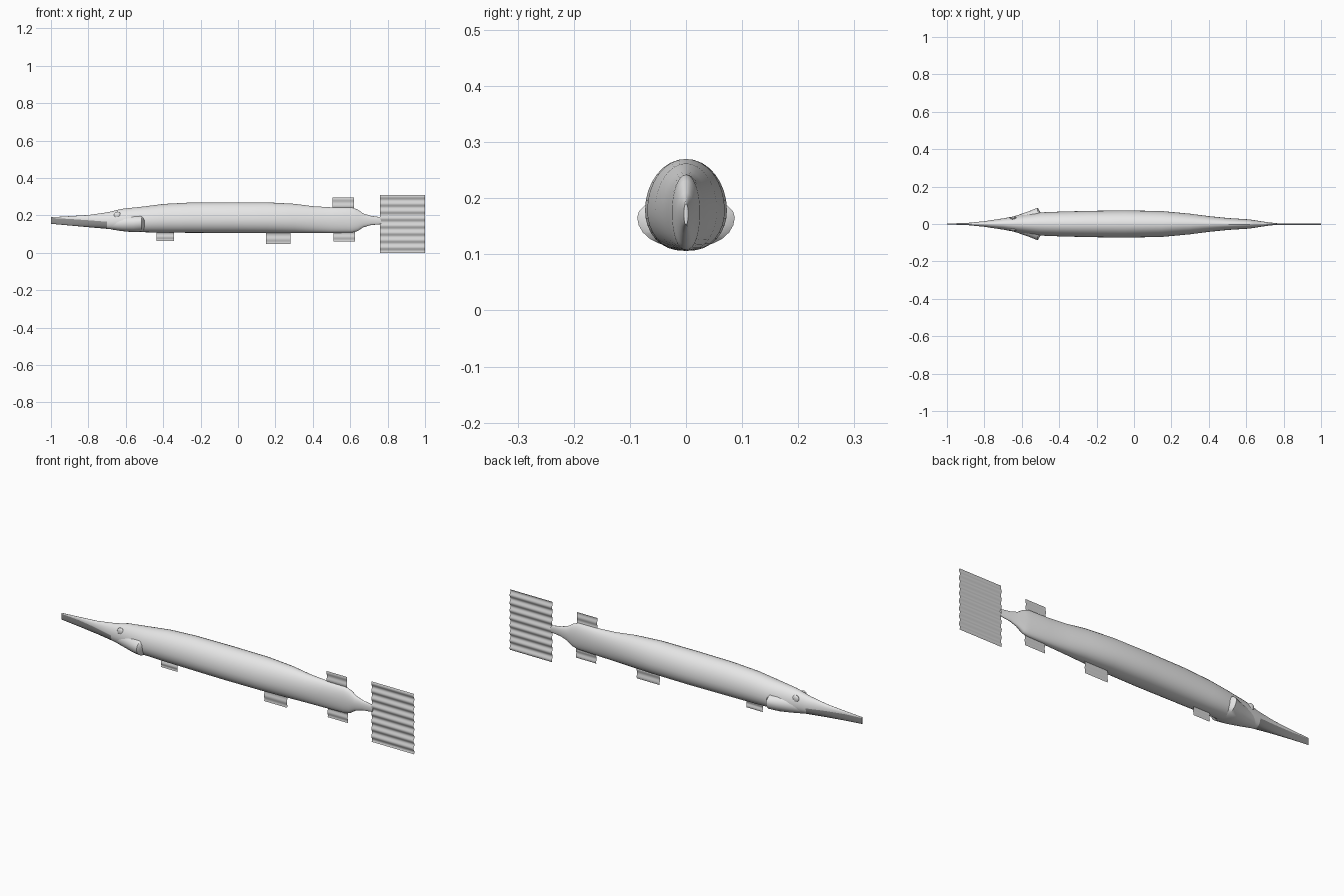
import bpy, bmesh, math

cube = bpy.data.objects.get("Cube")
if cube:
    bpy.data.objects.remove(cube, do_unlink=True)


def material(name, grey):
    m = bpy.data.materials.new(name)
    m.use_nodes = True
    col = (grey, grey, grey, 1)
    m.diffuse_color = col
    m.node_tree.nodes["Principled BSDF"].inputs["Base Color"].default_value = col
    return m


SKIN = material("pale grey skin", 0.8)
FIN = material("grey fin", 0.66)
JAW = material("dark jaw", 0.3)


def finish(name, bm, mats, angle=50, recalc=True):
    if recalc:
        bmesh.ops.recalc_face_normals(bm, faces=bm.faces[:])
    me = bpy.data.meshes.new(name)
    bm.to_mesh(me)
    bm.free()
    ob = bpy.data.objects.new(name, me)
    bpy.context.collection.objects.link(ob)
    for m in mats:
        me.materials.append(m)
    bpy.ops.object.select_all(action='DESELECT')
    ob.select_set(True)
    bpy.context.view_layer.objects.active = ob
    bpy.ops.object.shade_smooth_by_angle(angle=math.radians(angle))
    return ob


def loft(stations, sides, under=0.85):
    """Skin rings of (x, half width, bottom, widest height, top)."""
    bm = bmesh.new()
    rings = []
    for x, w, lo, mid, hi in stations:
        ring = []
        for i in range(sides):
            a = 2 * math.pi * i / sides
            c, s = math.cos(a), math.sin(a)
            if s >= 0:
                y, z = w * c, mid + (hi - mid) * s
            else:
                y = w * math.copysign(abs(c) ** under, c)
                z = mid + (mid - lo) * s
            ring.append(bm.verts.new((x, y, z)))
        rings.append(ring)
    for a, b in zip(rings, rings[1:]):
        for i in range(sides):
            j = (i + 1) % sides
            bm.faces.new((a[i], a[j], b[j], b[i]))
    bm.faces.new(rings[0])
    bm.faces.new(rings[-1])
    return bm


# Body with long thin snout and tail stalk
body = [
    (-1.0, .003, .155, .186, .190), (-.9, .005, .146, .181, .196),
    (-.8, .015, .137, .174, .202), (-.7, .030, .128, .166, .216),
    (-.62, .045, .120, .168, .235), (-.5, .062, .110, .172, .248),
    (-.4, .066, .108, .176, .261), (-.25, .070, .107, .178, .269),
    (-.05, .073, .106, .178, .270), (.15, .069, .106, .178, .270),
    (.3, .055, .106, .178, .262), (.4, .042, .106, .176, .249),
    (.5, .032, .106, .175, .243), (.61, .025, .108, .175, .242),
    (.64, .021, .116, .175, .231), (.67, .016, .136, .174, .210),
    (.71, .010, .148, .174, .198), (.765, .004, .153, .173, .190)]
bm = loft(body, 32)
for f in bm.faces:
    c = f.calc_center_median()
    mouth = .186 - (c.x + 1) * .067
    f.material_index = 1 if c.x < -.72 and c.z < mouth else 0
finish("body", bm, [SKIN, JAW])

# Gill covers flaring outwards on both cheeks
gills = [(-.68, .030, .125, .158, .190), (-.62, .048, .116, .158, .202),
         (-.56, .069, .110, .160, .208), (-.515, .087, .112, .166, .205),
         (-.50, .062, .118, .166, .198)]
finish("gill_covers", loft(gills, 24), [SKIN], 40)

# Eyes
for side, name in ((1, "left"), (-1, "right")):
    bm = bmesh.new()
    bmesh.ops.create_uvsphere(bm, u_segments=16, v_segments=10, radius=.018)
    for v in bm.verts:
        v.co = (v.co.x - .645, v.co.y * .45 + side * .031, v.co.z + .202)
    finish(name + "_eye", bm, [SKIN])


# Thin rippled fins
def fin(name, x0, x1, z0, z1, amp, waves, rows):
    bm = bmesh.new()
    prev = None
    for i in range(rows + 1):
        t = i / rows
        y = amp * math.sin(2 * math.pi * waves * t) - .002
        z = z0 + (z1 - z0) * t
        row = [bm.verts.new((x, y, z)) for x in (x0, x1)]
        if prev:
            bm.faces.new((prev[0], prev[1], row[1], row[0]))
        prev = row
    return finish(name, bm, [FIN], 60, False)


fin("tail_fin", .76, 1.0, 0, .31, .0035, 8, 64)
fin("dorsal_fin", .505, .62, .225, .295, .002, 2, 12)
fin("anal_fin", .51, .625, .06, .125, .002, 2, 12)
fin("pelvic_fin", .15, .28, .046, .12, .002, 2, 12)
fin("pectoral_fin", -.435, -.342, .064, .12, .002, 2, 12)
